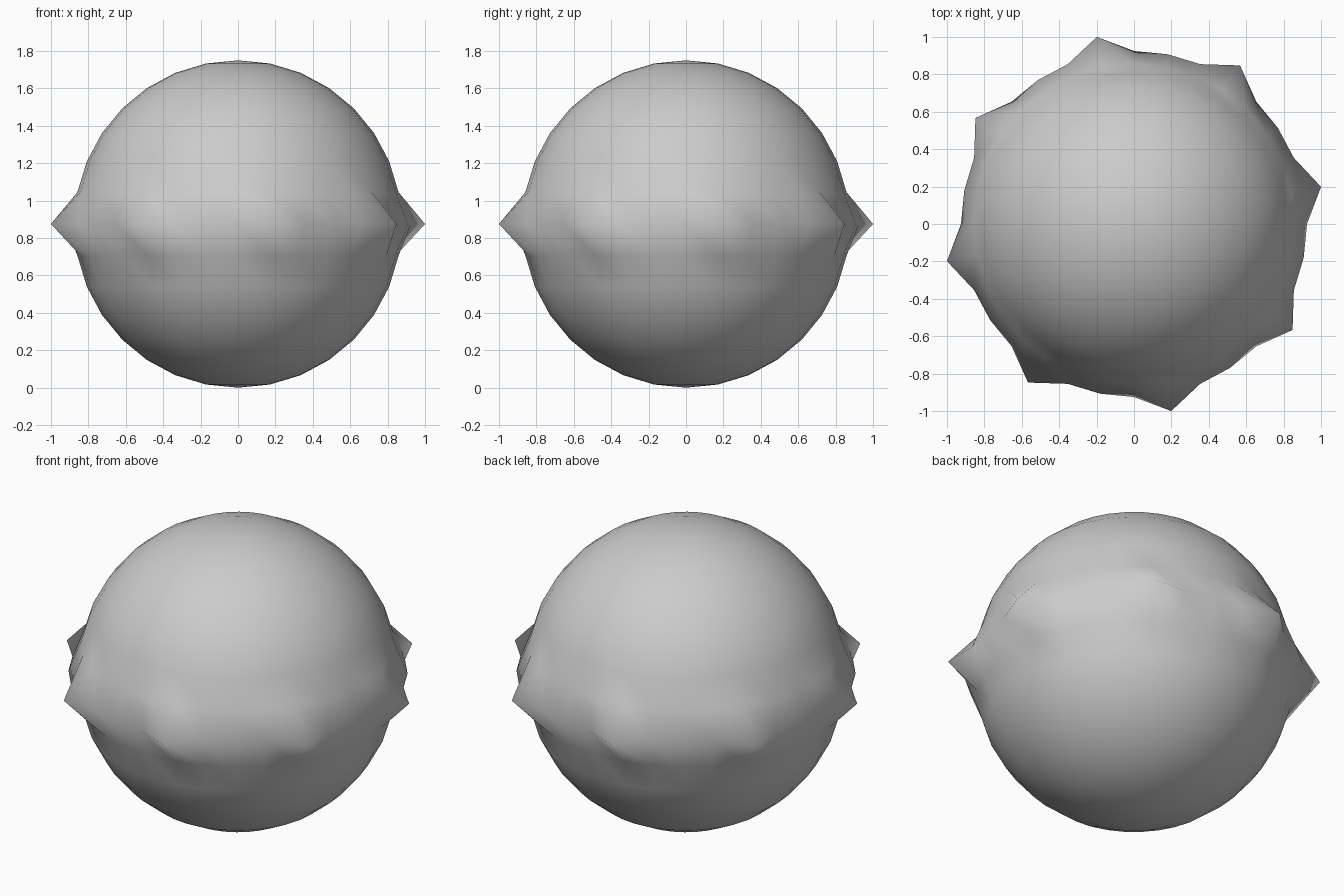
import bpy, bmesh
from math import pi, sin, cos

if "Cube" in bpy.data.objects:
    bpy.data.objects.remove(bpy.data.objects["Cube"])

SEGS, RINGS = 32, 16
R, CZ = 0.875, 0.875
EQUATOR_R, SPIKE_R = 0.925, 1.0196

bm = bmesh.new()

# Poles and latitude rings; equator is a raised ridge with a spike every 4th vertex
south = bm.verts.new((0, 0, CZ - R))
north = bm.verts.new((0, 0, CZ + R))
rows = []
for j in range(1, RINGS):
    lat = -pi / 2 + pi * j / RINGS
    row = []
    for i in range(SEGS):
        a = 2 * pi * i / SEGS
        r = R * cos(lat)
        if j == RINGS // 2:
            r = SPIKE_R if i % 4 == 1 else EQUATOR_R
        row.append(bm.verts.new((r * cos(a), r * sin(a), CZ + R * sin(lat))))
    rows.append(row)

# Skin: triangulated bands with a consistent diagonal, plus pole fans
for i in range(SEGS):
    k = (i + 1) % SEGS
    bm.faces.new((south, rows[0][k], rows[0][i]))
    bm.faces.new((north, rows[-1][i], rows[-1][k]))
    for lo, up in zip(rows, rows[1:]):
        bm.faces.new((lo[i], lo[k], up[i]))
        bm.faces.new((lo[k], up[k], up[i]))

for f in bm.faces:
    f.smooth = True

mesh = bpy.data.meshes.new("spiked_ball")
bm.to_mesh(mesh)
bm.free()
bpy.context.collection.objects.link(bpy.data.objects.new("spiked_ball", mesh))
